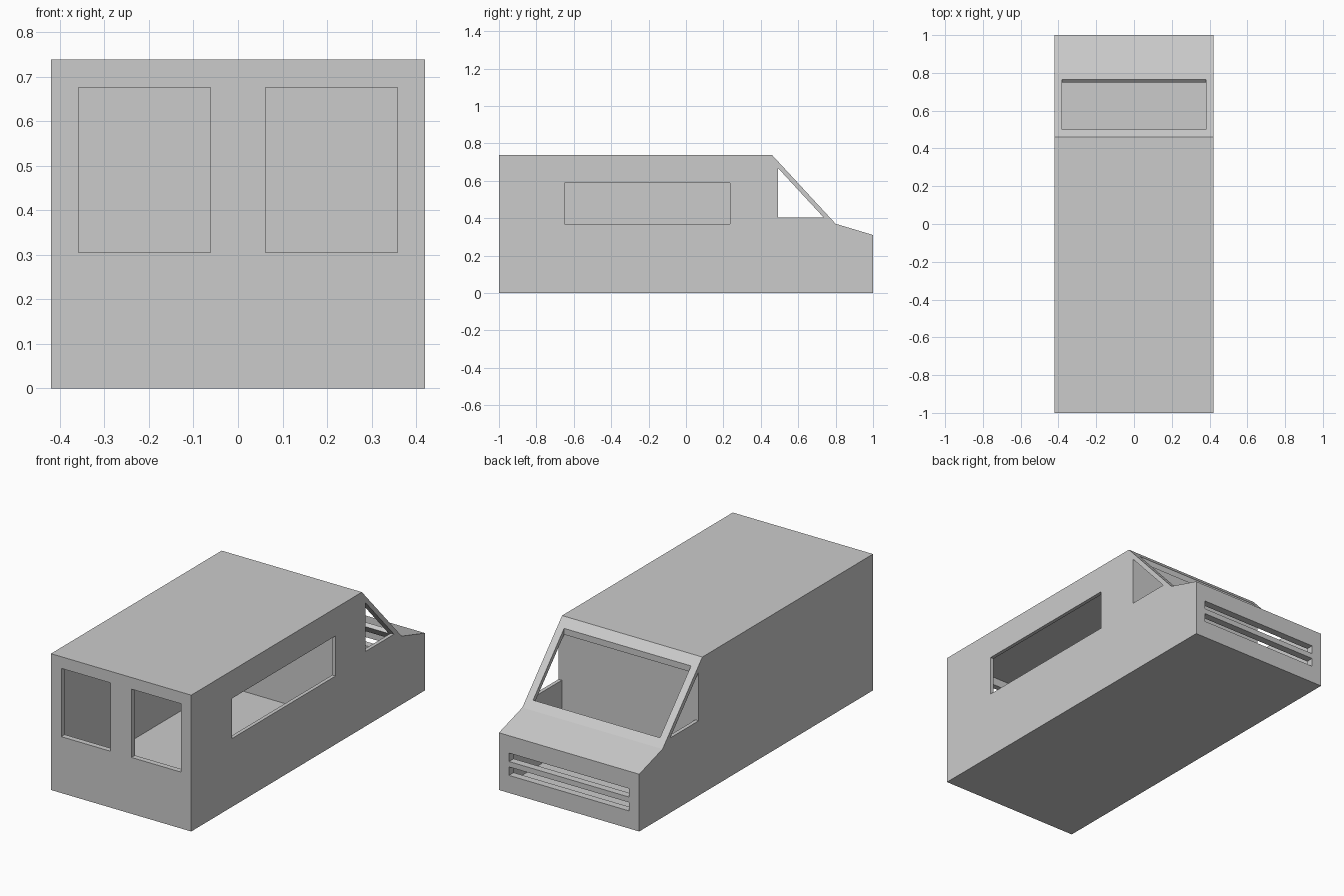
import bpy, bmesh

if "Cube" in bpy.data.objects:
    bpy.data.objects.remove(bpy.data.objects["Cube"])

HALF_W = 0.42   # half body width
WALL = 0.02     # side wall thickness


def prism(name, profile, x0, x1):
    """Extrude a (y, z) profile along x."""
    bm = bmesh.new()
    face = bm.faces.new([bm.verts.new((x0, y, z)) for y, z in profile])
    ext = bmesh.ops.extrude_face_region(bm, geom=[face])
    moved = [v for v in ext["geom"] if isinstance(v, bmesh.types.BMVert)]
    bmesh.ops.translate(bm, verts=moved, vec=(x1 - x0, 0, 0))
    bmesh.ops.recalc_face_normals(bm, faces=bm.faces[:])
    mesh = bpy.data.meshes.new(name)
    bm.to_mesh(mesh)
    bm.free()
    obj = bpy.data.objects.new(name, mesh)
    bpy.context.collection.objects.link(obj)
    return obj


def rect(y0, y1, z0, z1):
    return [(y0, z0), (y1, z0), (y1, z1), (y0, z1)]


def cut(target, name, profile, x0, x1):
    """Subtract a prism from the target and discard the cutter."""
    cutter = prism(name, profile, x0, x1)
    cutter.hide_render = True
    mod = target.modifiers.new(name, 'BOOLEAN')
    mod.operation = 'DIFFERENCE'
    mod.solver = 'EXACT'
    mod.object = cutter
    bpy.context.view_layer.objects.active = target
    bpy.ops.object.modifier_apply(modifier=mod.name)
    bpy.data.objects.remove(cutter)


# Outer van shell
body = prism("van_body", [(-1, 0), (1, 0), (1, 0.31), (0.8, 0.37),
                          (0.46, 0.738), (-1, 0.738)], -HALF_W, HALF_W)

# Hollow cargo bay and cab, separated by a bulkhead
inner = HALF_W - WALL
cut(body, "cargo_space", rect(-0.97, 0.445, 0.02, 0.718), -inner, inner)
cut(body, "cab_space", [(0.49, 0.02), (0.96, 0.02), (0.96, 0.292),
                        (0.796, 0.341), (0.49, 0.672)], -inner, inner)

# Rear door windows
for x0, x1 in ((-0.358, -0.062), (0.062, 0.358)):
    cut(body, "rear_window", rect(-1.1, -0.9, 0.305, 0.675), x0, x1)

# Cargo window, right side only
cut(body, "side_window", rect(-0.65, 0.235, 0.37, 0.587), 0.35, 0.5)

# Triangular cab windows through both sides
cut(body, "cab_window", [(0.491, 0.405), (0.735, 0.405), (0.491, 0.669)],
    -0.5, 0.5)

# Windscreen
cut(body, "windscreen", [(0.5, 0.6), (0.715, 0.361), (0.815, 0.453),
                         (0.82, 0.78), (0.5, 0.78)], -0.38, 0.38)

# Grille slots
for z in (0.118, 0.193):
    cut(body, "grille_slot", rect(0.93, 1.1, z - 0.023, z + 0.023),
        -0.36, 0.36)
